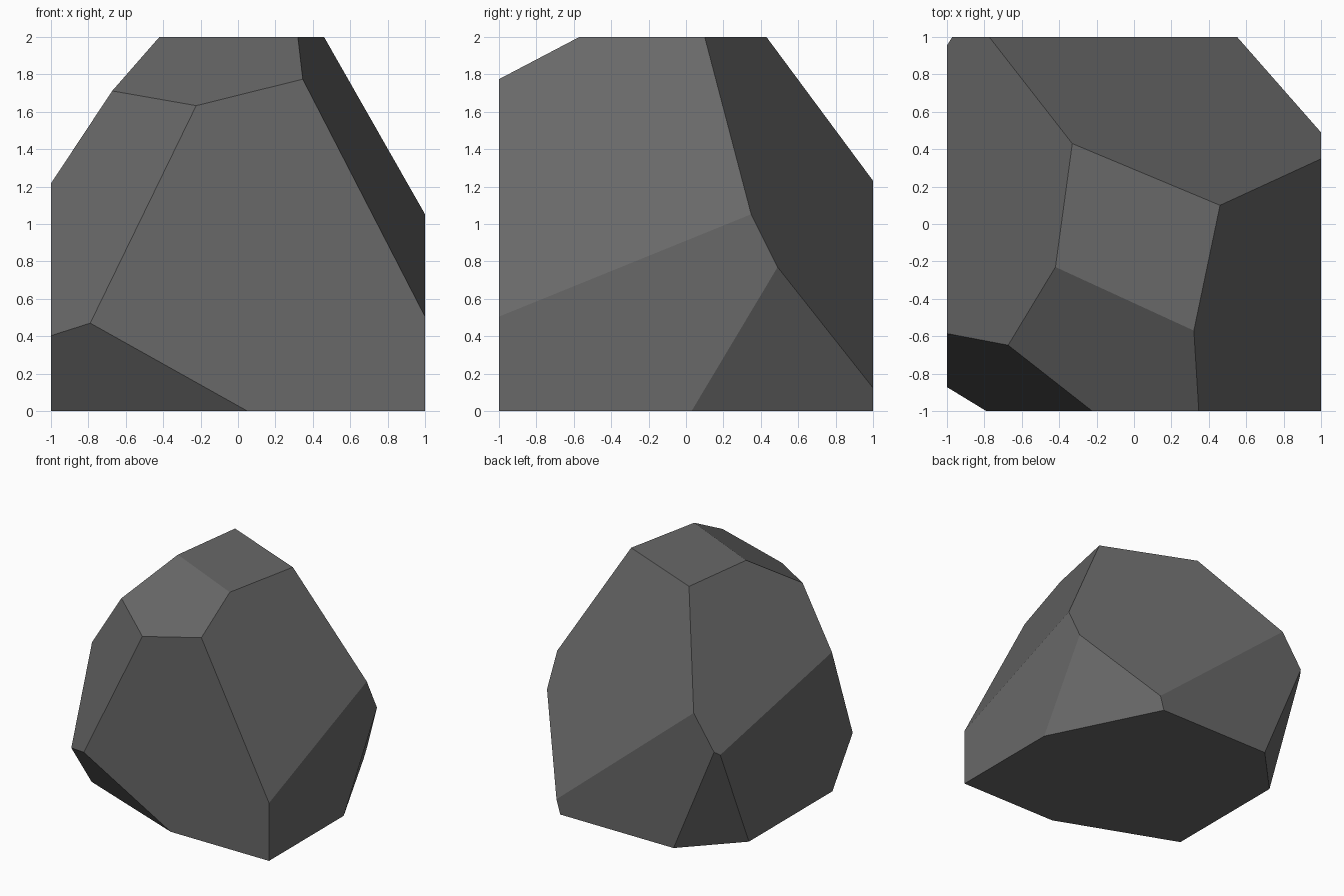
import bpy, bmesh
from mathutils import Vector

if "Cube" in bpy.data.objects:
    bpy.data.objects.remove(bpy.data.objects["Cube"])

# Faceted stone: a 2 unit cube with its corners sliced away by flat cuts
bm = bmesh.new()
bmesh.ops.create_cube(bm, size=2.0)
bmesh.ops.translate(bm, verts=bm.verts, vec=(0, 0, 1))

# (point on the cut, outward direction)
CUTS = [
    ((-0.42, -0.23, 2.0), (-0.34, -0.74, 1.37)),     # top front slope
    ((0.46, 0.10, 2.0), (0.67, -0.14, 0.345)),       # right slope
    ((0.46, 0.10, 2.0), (0.33, 0.79, 0.395)),        # back slope
    ((-0.42, -0.23, 2.0), (-0.66, 0.09, 0.448)),     # left slope
    ((-0.22, -1.0, 1.64), (-1.17, -1.62, 0.57)),     # front left corner
    ((0.05, -1.0, 0.0), (-0.47, -1.21, -0.84)),      # lower front left corner
    ((1.0, 0.49, 0.77), (0.692, 0.3465, -0.207)),    # lower back right corner
    ((-0.58, 1.0, 0.0), (-0.44, 0.42, -0.183)),      # lower back left corner
]


def slice_off(point, direction):
    """Remove everything beyond the plane and close the opening."""
    bmesh.ops.bisect_plane(
        bm, geom=bm.verts[:] + bm.edges[:] + bm.faces[:], dist=1e-5,
        plane_co=Vector(point), plane_no=Vector(direction).normalized(),
        clear_outer=True)
    rim = [e for e in bm.edges if e.is_boundary]
    bmesh.ops.holes_fill(bm, edges=rim, sides=0)


for point, direction in CUTS:
    slice_off(point, direction)
bmesh.ops.recalc_face_normals(bm, faces=bm.faces)

mesh = bpy.data.meshes.new("stone")
bm.to_mesh(mesh)
bm.free()

# Single dark grey
grey = bpy.data.materials.new("dark grey stone")
grey.diffuse_color = (0.14, 0.14, 0.14, 1.0)
grey.use_nodes = True
grey.node_tree.nodes["Principled BSDF"].inputs["Base Color"].default_value = grey.diffuse_color
mesh.materials.append(grey)

stone = bpy.data.objects.new("stone", mesh)
bpy.context.collection.objects.link(stone)
